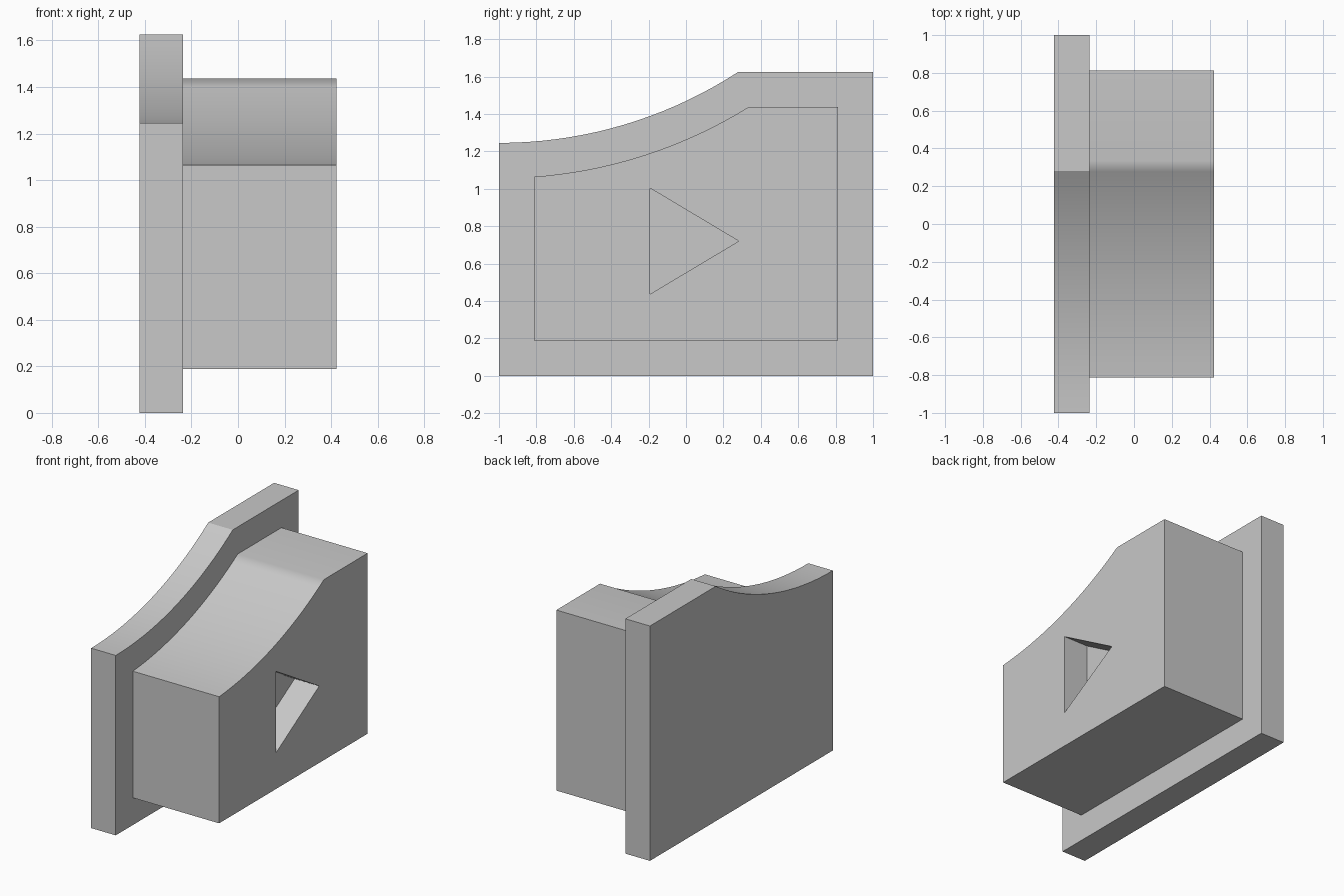
import bpy
import bmesh
import math

if "Cube" in bpy.data.objects:
    bpy.data.objects.remove(bpy.data.objects["Cube"], do_unlink=True)

# Shared dimensions
HALF_X = 0.424
STEP = 0.188                      # plate thickness, rim width and recess depth
ARC_Y, ARC_Z, ARC_R = -1.0, 3.59, 2.345
TOP = 1.625

grey = bpy.data.materials.new("plain_grey")
grey.use_nodes = True
grey.diffuse_color = (0.58, 0.58, 0.58, 1)
grey.node_tree.nodes["Principled BSDF"].inputs["Base Color"].default_value = grey.diffuse_color


def swept_profile(inset, segments=18):
    """Side outline (y, z) with a concave arc on top, inset from the plate edge."""
    r, top, edge = ARC_R + inset, TOP - inset, 1 - inset
    a0 = math.asin((-edge - ARC_Y) / r)
    a1 = math.acos((ARC_Z - top) / r)
    pts = [(-edge, inset), (edge, inset), (edge, top)]
    for i in range(segments + 1):
        a = a1 + (a0 - a1) * i / segments
        pts.append((ARC_Y + r * math.sin(a), ARC_Z - r * math.cos(a)))
    return pts


def extrude(name, profile, x0, x1):
    """Prism of a (y, z) outline between two x positions."""
    bm = bmesh.new()
    face = bm.faces.new([bm.verts.new((x0, y, z)) for y, z in profile])
    result = bmesh.ops.extrude_face_region(bm, geom=[face])
    moved = [g for g in result["geom"] if isinstance(g, bmesh.types.BMVert)]
    bmesh.ops.translate(bm, verts=moved, vec=(x1 - x0, 0, 0))
    bmesh.ops.recalc_face_normals(bm, faces=bm.faces)
    mesh = bpy.data.meshes.new(name)
    bm.to_mesh(mesh)
    bm.free()
    mesh.materials.append(grey)
    obj = bpy.data.objects.new(name, mesh)
    bpy.context.collection.objects.link(obj)
    return obj


def activate(obj):
    bpy.ops.object.select_all(action="DESELECT")
    obj.select_set(True)
    bpy.context.view_layer.objects.active = obj


def smooth(obj, degrees):
    activate(obj)
    bpy.ops.object.shade_smooth_by_angle(angle=math.radians(degrees))
    mod = obj.modifiers.new("weighted_normals", "WEIGHTED_NORMAL")
    mod.keep_sharp = True


# Back plate and the raised block on it
plate = extrude("back_plate", swept_profile(0), -HALF_X, -HALF_X + STEP)
block = extrude("raised_block", swept_profile(STEP), -HALF_X + STEP, HALF_X)

# Blind triangular recess in the block's outer face
triangle = [(-0.192, 0.437), (0.282, 0.72), (-0.192, 1.003)]
cutter = extrude("recess_cutter", triangle, HALF_X - STEP, HALF_X + 0.1)
cutter.hide_render = True
cut = block.modifiers.new("recess", "BOOLEAN")
cut.operation = "DIFFERENCE"
cut.solver = "EXACT"
cut.object = cutter
activate(block)
bpy.ops.object.modifier_apply(modifier=cut.name)
bpy.data.objects.remove(cutter, do_unlink=True)

# The plate keeps its crease, the block blends into its flat top
smooth(plate, 30)
smooth(block, 35)
